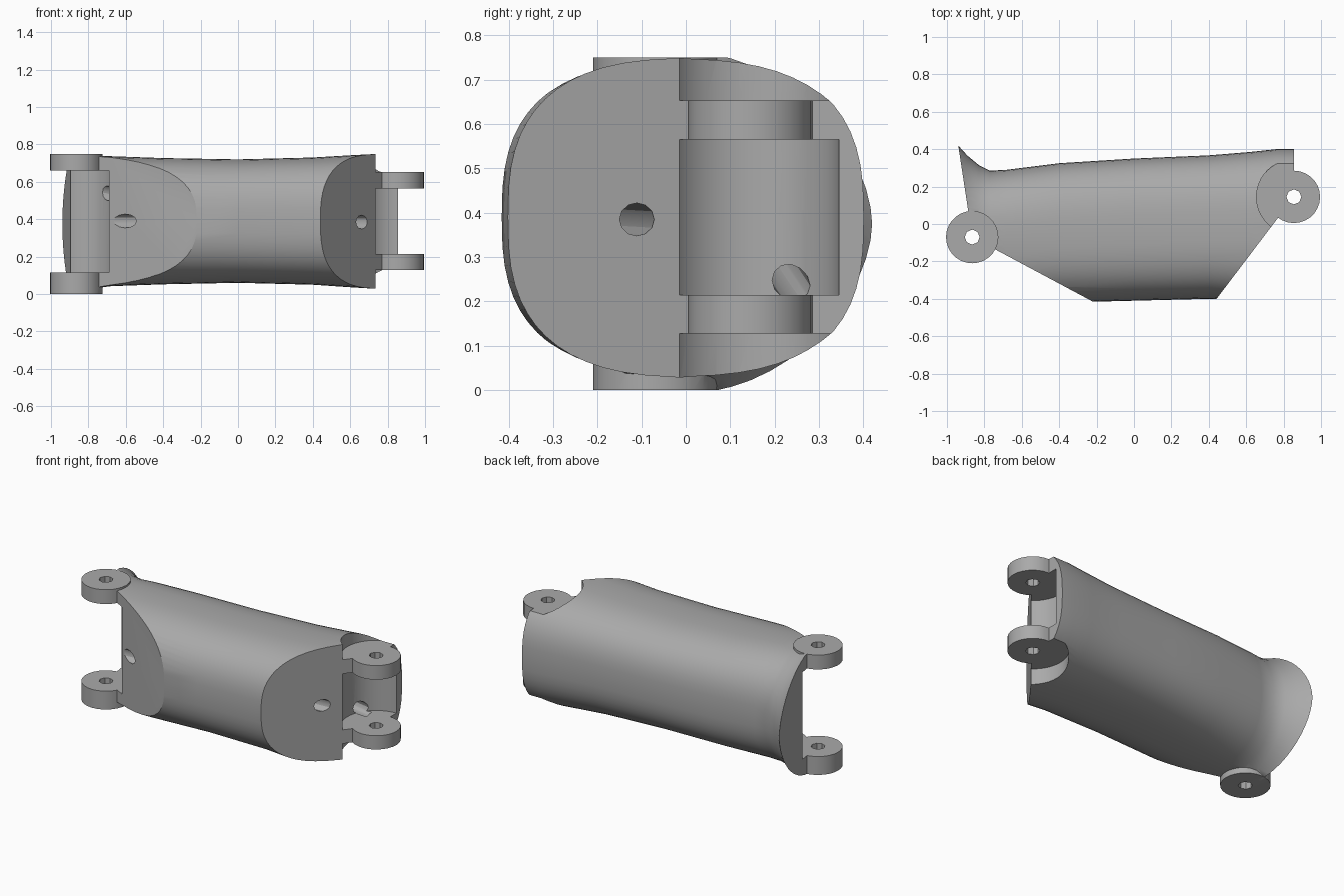
import bpy, bmesh
from math import sin, cos, pi, copysign, radians
from mathutils import Vector

cube = bpy.data.objects.get("Cube")
if cube:
    bpy.data.objects.remove(cube, do_unlink=True)

grey = bpy.data.materials.new("matte grey")
grey.use_nodes = True
colour = (0.4, 0.4, 0.4, 1)
grey.diffuse_color = colour
grey.node_tree.nodes["Principled BSDF"].inputs["Base Color"].default_value = colour


def finish(name, bm):
    bmesh.ops.recalc_face_normals(bm, faces=bm.faces)
    mesh = bpy.data.meshes.new(name)
    bm.to_mesh(mesh)
    bm.free()
    mesh.materials.append(grey)
    ob = bpy.data.objects.new(name, mesh)
    bpy.context.collection.objects.link(ob)
    return ob


def loft(name, rings):
    bm = bmesh.new()
    loops = [[bm.verts.new(p) for p in ring] for ring in rings]
    n = len(loops[0])
    for a, b in zip(loops, loops[1:]):
        for i in range(n):
            j = (i + 1) % n
            bm.faces.new((a[i], a[j], b[j], b[i]))
    bm.faces.new(loops[0])
    bm.faces.new(loops[-1])
    return finish(name, bm)


def prism(name, outline, z0, z1):
    return loft(name, [[(x, y, z) for x, y in outline] for z in (z0, z1)])


def post(name, centre, r, z0, z1, sides):
    x, y = centre
    return prism(name, [(x + r * cos(2 * pi * i / sides), y + r * sin(2 * pi * i / sides))
                        for i in range(sides)], z0, z1)


def tunnel(name, a, b, r, sides=12):
    a, b = Vector(a), Vector(b)
    turn = (b - a).to_track_quat('Z', 'Y')
    ring = [turn @ Vector((r * cos(2 * pi * i / sides), r * sin(2 * pi * i / sides), 0))
            for i in range(sides)]
    return loft(name, [[p + end for p in ring] for end in (a, b)])


def combine(target, operation, tool):
    mod = target.modifiers.new(operation.lower(), 'BOOLEAN')
    mod.operation = operation
    mod.solver = 'EXACT'
    mod.object = tool
    bpy.context.view_layer.objects.active = target
    bpy.ops.object.modifier_apply(modifier=mod.name)
    bpy.data.objects.remove(tool, do_unlink=True)


# Shell: rounded sections along x as (x, front, back, bottom, top, squareness)
stations = [
    (-1.02, -0.40, 0.49, -0.05, 0.80, 1.8),
    (-0.94, -0.40, 0.42, -0.04, 0.79, 1.8),
    (-0.89, -0.40, 0.365, -0.015, 0.77, 1.9),
    (-0.83, -0.40, 0.315, 0.01, 0.75, 2.1),
    (-0.77, -0.40, 0.285, 0.03, 0.74, 2.4),
    (-0.68, -0.41, 0.29, 0.042, 0.737, 2.6),
    (-0.40, -0.42, 0.325, 0.052, 0.727, 2.7),
    (0.00, -0.41, 0.35, 0.06, 0.72, 2.7),
    (0.40, -0.40, 0.367, 0.05, 0.73, 2.7),
    (0.62, -0.41, 0.385, 0.035, 0.743, 2.7),
    (0.76, -0.42, 0.40, 0.027, 0.75, 2.7),
    (0.95, -0.42, 0.402, 0.025, 0.75, 2.7),
]


def section(x, front, back, bottom, top, power, sides=56):
    def soft(v):
        return copysign(abs(v) ** (2 / power), v)
    ring = []
    for i in range(sides):
        a = 2 * pi * i / sides
        ring.append((x, (front + back) / 2 + (back - front) / 2 * soft(cos(a)),
                     (bottom + top) / 2 + (top - bottom) / 2 * soft(sin(a))))
    return ring


body = loft("finger_segment", [section(*s) for s in stations])

# Slanted front faces and end faces, both meeting at the hinge centres
right_hinge, left_hinge = (-0.865, -0.07), (0.855, 0.145)
plan = [right_hinge, (0.126, -0.6), (0.29, -0.6), left_hinge, (0.855, 0.6), (-0.967, 0.6)]
combine(body, 'INTERSECT', prism("plan_cutter", plan, -0.3, 1.1))

# Hinge knuckles, trimmed level with the ends
for hinge in (right_hinge, left_hinge):
    combine(body, 'UNION', post("knuckle", hinge, 0.14, -0.2, 1.0, 28))
square = [(-2, -2), (2, -2), (2, 2), (-2, 2)]
combine(body, 'INTERSECT', prism("height_cutter", square, 0, 0.75))

# Round clearances that leave a pair of lugs at each hinge
combine(body, 'DIFFERENCE', post("right_gap", right_hinge, 0.2, 0.115, 0.66, 48))
for low, high in ((-0.1, 0.128), (0.214, 0.565), (0.653, 0.9)):
    combine(body, 'DIFFERENCE', post("left_gap", left_hinge, 0.2, low, high, 48))

# Pin holes and the two cord tunnels
for hinge in (right_hinge, left_hinge):
    combine(body, 'DIFFERENCE', post("pin_hole", hinge, 0.04, -0.2, 1.0, 8))
combine(body, 'DIFFERENCE', tunnel("front_cord", (-0.9, -0.233, 0.392), (0.85, -0.096, 0.384), 0.037))
combine(body, 'DIFFERENCE', tunnel("back_cord", (-0.75, 0.03, 0.55), (0.74, 0.245, 0.23), 0.039))

bpy.ops.object.select_all(action='DESELECT')
body.select_set(True)
bpy.context.view_layer.objects.active = body
bpy.ops.object.shade_smooth_by_angle(angle=radians(30))
